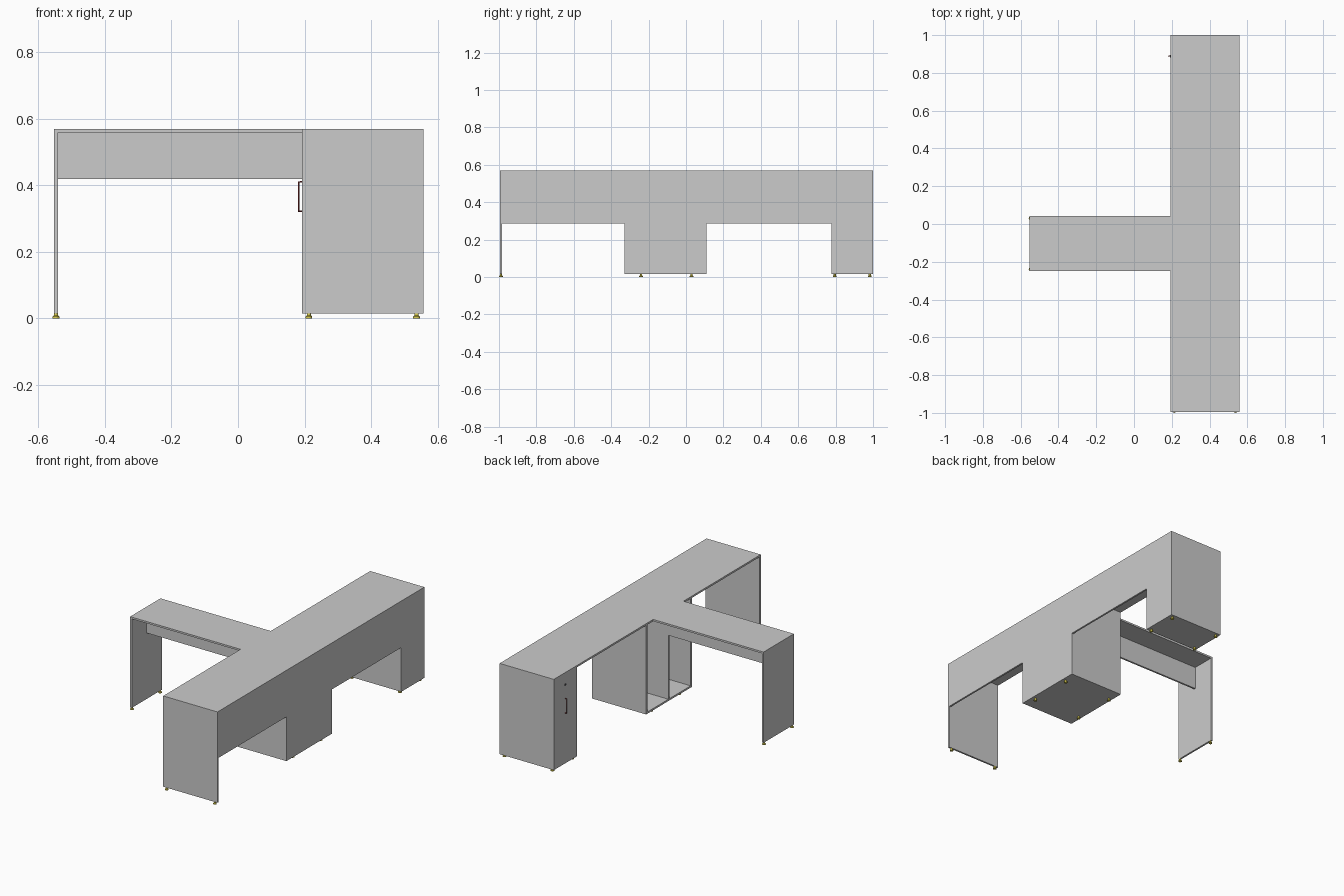
import bpy, bmesh, math

if "Cube" in bpy.data.objects:
    bpy.data.objects.remove(bpy.data.objects["Cube"])

T = 0.011                      # board thickness
TOP, BASE = 0.569, 0.015       # desk top height, underside of panels
X0, X1 = 0.192, 0.558          # main desk depth
Y0, Y1 = -0.995, 1.0           # main desk length
UNDER = TOP - T
BACK = X1 - T                  # inner face of the rear board


def material(name, rgb):
    m = bpy.data.materials.new(name)
    m.diffuse_color = (*rgb, 1)
    m.use_nodes = True
    m.node_tree.nodes["Principled BSDF"].inputs["Base Color"].default_value = m.diffuse_color
    return m


def finish(name, bm, mat=None):
    bmesh.ops.recalc_face_normals(bm, faces=bm.faces)
    me = bpy.data.meshes.new(name)
    bm.to_mesh(me)
    bm.free()
    ob = bpy.data.objects.new(name, me)
    bpy.context.collection.objects.link(ob)
    if mat:
        me.materials.append(mat)
    return ob


def board(name, x, y, z):
    bm = bmesh.new()
    bmesh.ops.create_cube(bm, size=1)
    for v in bm.verts:
        for i, (a, b) in enumerate((x, y, z)):
            v.co[i] = a if v.co[i] < 0 else b
    return finish(name, bm)


def foot(name, x, y, mat):
    # lathed levelling foot: flared pad with a narrow stem
    bm = bmesh.new()
    profile = [(0.010, 0), (0.010, 0.005), (0.006, 0.009), (0.006, BASE)]
    n = 16
    rings = [[bm.verts.new((x + r * math.cos(2 * math.pi * k / n),
                            y + r * math.sin(2 * math.pi * k / n), z))
              for k in range(n)] for r, z in profile]
    for a, b in zip(rings, rings[1:]):
        for k in range(n):
            bm.faces.new((a[k], a[(k + 1) % n], b[(k + 1) % n], b[k]))
    bm.faces.new(rings[0])
    bm.faces.new(rings[-1])
    return finish(name, bm, mat)


brass = material("brass", (0.75, 0.65, 0.08))
dark_red = material("dark_red", (0.25, 0.03, 0.03))
dark = material("dark_metal", (0.08, 0.08, 0.09))

# main desk: top, end panel
board("main_top", (X0, X1), (Y0, Y1), (UNDER, TOP))
board("end_panel", (X0, BACK), (Y0, Y0 + T), (BASE, UNDER))

# rear board: one piece stepping down behind both cabinets and the end panel
C0, C1, D0 = -0.33, 0.11, 0.777
M = 0.285
outline = [(Y0, UNDER), (Y0, BASE), (Y0 + T, BASE), (Y0 + T, M), (C0, M), (C0, BASE),
           (C1, BASE), (C1, M), (D0, M), (D0, BASE), (Y1, BASE), (Y1, UNDER)]
bm = bmesh.new()
face = bm.faces.new([bm.verts.new((BACK, y, z)) for y, z in outline])
ext = bmesh.ops.extrude_face_region(bm, geom=[face])
bmesh.ops.translate(bm, vec=(T, 0, 0),
                    verts=[v for v in ext["geom"] if isinstance(v, bmesh.types.BMVert)])
finish("rear_board", bm)

# open middle cabinet: sides, divider, floor
mid = (C0 + C1) / 2
for name, y in (("middle_side_front", C0), ("middle_side_back", C1 - T),
                ("middle_divider", mid - T / 2)):
    board(name, (X0, BACK), (y, y + T), (BASE + T, UNDER))
board("middle_floor", (X0, BACK), (C0, C1), (BASE, BASE + T))

# closed end cabinet: sides, floor, door
for name, y in (("cabinet_side_inner", D0), ("cabinet_side_outer", Y1 - T)):
    board(name, (X0 + T, BACK), (y, y + T), (BASE + T, UNDER))
board("cabinet_floor", (X0 + T, BACK), (D0, Y1), (BASE, BASE + T))
board("cabinet_door", (X0, X0 + T), (D0, Y1), (BASE, UNDER))

# door handle: thin bent rod
HY = (D0 + Y1) / 2
cu = bpy.data.curves.new("door_handle", "CURVE")
cu.dimensions = "3D"
cu.bevel_depth = 0.0025
cu.bevel_resolution = 2
cu.use_fill_caps = True
sp = cu.splines.new("POLY")
path = [(X0 + 0.002, 0.41), (0.1825, 0.41), (0.1825, 0.322), (X0 + 0.002, 0.322)]
sp.points.add(len(path) - 1)
for p, (x, z) in zip(sp.points, path):
    p.co = (x, HY, z, 1)
cu.materials.append(dark_red)
bpy.context.collection.objects.link(bpy.data.objects.new("door_handle", cu))

# door lock
bpy.ops.mesh.primitive_cylinder_add(vertices=20, radius=0.007, depth=0.003,
                                    location=(X0 - 0.0005, HY, 0.495),
                                    rotation=(0, math.pi / 2, 0))
lock = bpy.context.object
lock.name = "door_lock"
lock.data.materials.append(dark)

# side desk: top, leg panel, central apron
LX, S0, S1 = -0.553, -0.25, 0.042
sm = (S0 + S1) / 2
board("side_top", (LX, X0), (S0, S1), (UNDER, TOP))
board("side_leg", (LX, LX + T), (S0, S1), (BASE, UNDER))
board("side_apron", (LX + T, X0), (sm - T / 2, sm + T / 2), (0.419, UNDER))

# levelling feet
spots = [(x, y) for x in (0.213, 0.537)
         for y in (Y0 + T / 2, -0.24, 0.03, 0.795, 0.983)]
spots += [(LX + T / 2, y) for y in (-0.24, 0.03)]
for i, (x, y) in enumerate(spots, 1):
    foot(f"foot_{i}", x, y, brass)
